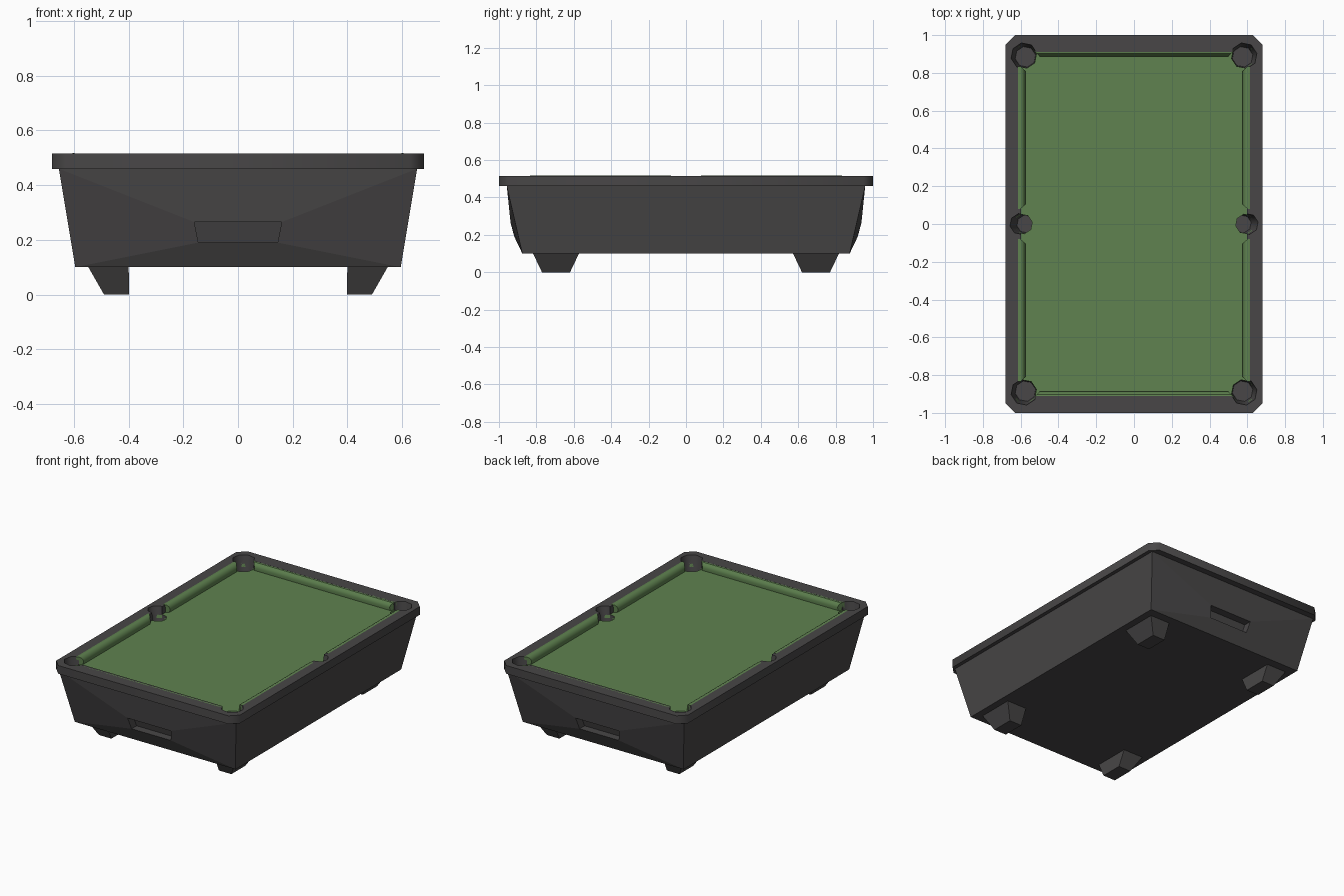
import bpy, bmesh, math

if "Cube" in bpy.data.objects:
    bpy.data.objects.remove(bpy.data.objects["Cube"])


def material(name, col):
    m = bpy.data.materials.new(name)
    m.diffuse_color = (*col, 1)
    m.use_nodes = True
    m.node_tree.nodes["Principled BSDF"].inputs["Base Color"].default_value = m.diffuse_color
    return m


DARK = material("dark_plastic", (0.065, 0.062, 0.063))
GREEN = material("green_cloth", (0.115, 0.225, 0.08))


def make(name, verts, faces, mat=None, fix=True):
    me = bpy.data.meshes.new(name)
    me.from_pydata(verts, [], faces)
    if fix:
        bm = bmesh.new()
        bm.from_mesh(me)
        bmesh.ops.recalc_face_normals(bm, faces=bm.faces)
        bm.to_mesh(me)
        bm.free()
    ob = bpy.data.objects.new(name, me)
    bpy.context.collection.objects.link(ob)
    if mat:
        me.materials.append(mat)
    return ob


def loft(name, rings, mat=None, cap_start=True, cap_end=True):
    """Skin a list of equal-length vertex rings."""
    n = len(rings[0])
    verts = [v for r in rings for v in r]
    faces = [(k * n + i, k * n + (i + 1) % n, (k + 1) * n + (i + 1) % n, (k + 1) * n + i)
             for k in range(len(rings) - 1) for i in range(n)]
    if cap_start:
        faces.append(tuple(range(n))[::-1])
    if cap_end:
        faces.append(tuple(range(len(verts) - n, len(verts))))
    return make(name, verts, faces, mat)


def rect(x0, x1, y0, y1, z):
    return [(x0, y0, z), (x1, y0, z), (x1, y1, z), (x0, y1, z)]


def octagon(cx, cy, r, z):
    return [(cx + r * math.cos(a), cy + r * math.sin(a), z)
            for a in (math.pi / 4 * (i + 0.25) for i in range(8))]


def cut(ob, cutter):
    m = ob.modifiers.new("cut", 'BOOLEAN')
    m.operation, m.solver, m.object = 'DIFFERENCE', 'EXACT', cutter
    bpy.context.view_layer.objects.active = ob
    bpy.ops.object.modifier_apply(modifier=m.name)


def smooth(ob, angle):
    bpy.ops.object.select_all(action='DESELECT')
    ob.select_set(True)
    bpy.context.view_layer.objects.active = ob
    bpy.ops.object.shade_smooth_by_angle(angle=math.radians(angle))


# Tapered cabinet with a bulged end and recessed handle slot at front and back
verts = rect(-.595, .595, -.875, .875, .10) + rect(-.655, .655, -.958, .958, .46)
faces = [(3, 2, 1, 0), (1, 2, 6, 5), (3, 0, 4, 7)]
for s, (a, b) in ((-1, (0, 1)), (1, (2, 3))):
    k = len(verts)
    for y_bot, y_top in ((.918, .938), (.865, .885)):
        verts += [(s * .145, s * y_bot, .19), (-s * .145, s * y_bot, .19),
                  (-s * .16, s * y_top, .265), (s * .16, s * y_top, .265)]
    outer = [a, b, b + 4, a + 4]
    slot, back = [k + 1, k, k + 3, k + 2], [k + 5, k + 4, k + 7, k + 6]
    if s * verts[k][0] * verts[a][0] * s > 0:      # match the corner order
        slot, back = [k, k + 1, k + 2, k + 3], [k + 4, k + 5, k + 6, k + 7]
    for i in range(4):
        j = (i + 1) % 4
        faces.append((outer[i], outer[j], slot[j], slot[i]))
        faces.append((slot[i], slot[j], back[j], back[i]))
    faces.append(tuple(back))
make("cabinet", verts, faces, DARK)

# Feet: vertical inner side, other sides tapering down
for sx in (-1, 1):
    for sy in (-1, 1):
        side = ("left" if sx < 0 else "right") + ("_front" if sy < 0 else "_back")
        loft("foot_" + side,
             [rect(sx * .398, sx * .49, sy * .62, sy * .77, 0),
              rect(sx * .40, sx * .55, sy * .57, sy * .82, .105)], DARK)

# Chamfered top rail frame and cloth bed
X, Y, C = .68, 1.0, .05
outline = [(-X + C, -Y), (X - C, -Y), (X, -Y + C), (X, Y - C),
           (X - C, Y), (-X + C, Y), (-X, Y - C), (-X, -Y + C)]
rail = loft("rail", [[(x, y, z) for x, y in outline] for z in (.46, .515)], DARK)
bed = loft("cloth_bed", [rect(-.625, .625, -.94, .94, z) for z in (.44, .463)], GREEN)
opening = loft("opening_cutter", [rect(-.598, .598, -.91, .91, z) for z in (.3, .7)])
cut(rail, opening)
bpy.data.objects.remove(opening)

# Pockets: cutter through rail and bed, plus an open cup underneath
for sx in (-1, 1):
    for sy in (-1, 0, 1):
        if sy:
            low, high = (.575, .885, .055), (.582, .89, .070)
        else:
            low, high = (.573, 0, .048), (.602, 0, .056)

        def ring(z):
            t = (z - .38) / (.515 - .38)
            cx, cy, r = (p + (q - p) * t for p, q in zip(low, high))
            return octagon(sx * cx, sy * cy, r, z)

        cutter = loft("pocket_cutter", [ring(.40), ring(.55)])
        cutter.hide_render = True
        cut(rail, cutter)
        cut(bed, cutter)
        bpy.data.objects.remove(cutter)
        place = {-1: "front", 0: "middle", 1: "back"}[sy]
        cup = loft("pocket_%s_%s" % ("left" if sx < 0 else "right", place),
                   [ring(.38), ring(.462)], DARK, cap_end=False)
        cup.data.flip_normals()
        smooth(cup, 50)
smooth(rail, 50)

# Cushions: rounded profile (inset from rail, height, end shortening)
PROFILE = [(-.015, .455, 0), (.018, .455, .02), (.023, .483, .025),
           (.018, .500, .02), (.008, .513, .01), (-.003, .518, 0), (-.015, .515, 0)]
for sx in (-1, 1):
    for sy in (-1, 1):
        rings = [[(sx * (.598 - d), sy * y, z) for d, z, e in PROFILE
                  for y in [y_end + k * e]] for y_end, k in ((.08, 1), (.835, -1))]
        smooth(loft("side_cushion", rings, GREEN), 40)
for sy in (-1, 1):
    rings = [[(s * (.525 - e), sy * (.910 - d), min(z, .515)) for d, z, e in PROFILE]
             for s in (-1, 1)]
    smooth(loft("end_cushion", rings, GREEN), 40)
